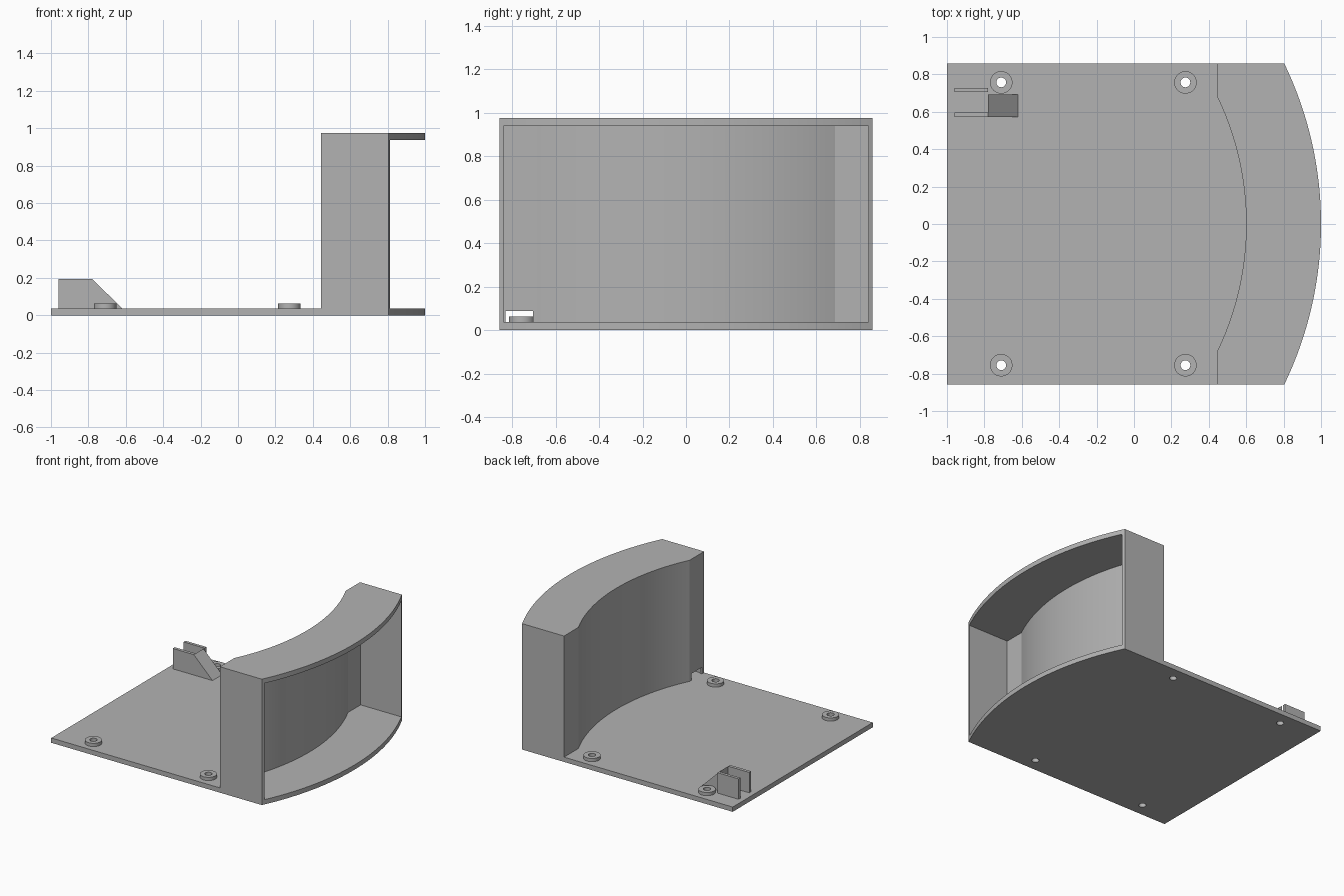
import bpy
import bmesh
from math import asin, cos, sin, pi, sqrt

cube = bpy.data.objects.get("Cube")
if cube:
    bpy.data.objects.remove(cube)

grey = bpy.data.materials.new("plain_grey")
grey.use_nodes = True
colour = (0.45, 0.45, 0.45, 1)
grey.diffuse_color = colour
grey.node_tree.nodes["Principled BSDF"].inputs["Base Color"].default_value = colour

HALF = 0.857      # half width
TOP = 0.975       # full height
PLATE = 0.037     # floor and roof thickness
WALL = 0.018
BACK = 0.445      # x of the flat ends of the rear wall
CENTRE = -0.972   # shared centre of both arcs
OUTER, INNER = 1.972, 1.572


def prism(name, outline, low, high, axis="z"):
    """Extrude a closed outline along z, or an x-z outline along y."""
    bm = bmesh.new()
    place = (lambda a, b: (a, b, low)) if axis == "z" else (lambda a, b: (a, low, b))
    face = bm.faces.new([bm.verts.new(place(a, b)) for a, b in outline])
    moved = bmesh.ops.extrude_face_region(bm, geom=[face])["geom"]
    step = (0, 0, high - low) if axis == "z" else (0, high - low, 0)
    bmesh.ops.translate(bm, verts=[v for v in moved if isinstance(v, bmesh.types.BMVert)], vec=step)
    bmesh.ops.recalc_face_normals(bm, faces=bm.faces)
    mesh = bpy.data.meshes.new(name)
    bm.to_mesh(mesh)
    bm.free()
    mesh.materials.append(grey)
    obj = bpy.data.objects.new(name, mesh)
    bpy.context.collection.objects.link(obj)
    return obj


def arc(radius, half_y, steps=40):
    """Points from -half_y to +half_y on an arc about the shared centre."""
    end = asin(half_y / radius)
    angles = [-end + 2 * end * i / steps for i in range(steps + 1)]
    return [(CENTRE + radius * cos(a), radius * sin(a)) for a in angles]


def circle(x, y, radius, steps=40):
    return [(x + radius * cos(2 * pi * i / steps), y + radius * sin(2 * pi * i / steps))
            for i in range(steps)]


def rect(x0, x1, y0, y1):
    return [(x0, y0), (x1, y0), (x1, y1), (x0, y1)]


def combine(target, tool, operation):
    """Apply a boolean and discard the tool."""
    tool.hide_render = True
    mod = target.modifiers.new("combine", "BOOLEAN")
    mod.operation, mod.object, mod.solver = operation, tool, "EXACT"
    bpy.context.view_layer.objects.active = target
    bpy.ops.object.modifier_apply(modifier=mod.name)
    bpy.data.objects.remove(tool)


def rear_arc(radius, x):
    return arc(radius, sqrt(radius ** 2 - (x - CENTRE) ** 2))[::-1]


# Base plate with a bowed end
front_arc = arc(OUTER, HALF)
body = prism("base_and_housing", front_arc + [(-1, HALF), (-1, -HALF)], 0, PLATE)

# Curved housing, hollowed and open towards the bowed end
housing = prism("housing", front_arc + [(BACK, HALF)] + rear_arc(INNER, BACK) + [(BACK, -HALF)], 0, TOP)
combine(body, housing, "UNION")
side, back = HALF - WALL, BACK + WALL
cavity = prism("cavity", [(1.2, -side), (1.2, side), (back, side)]
               + rear_arc(INNER + WALL, back) + [(back, -side)], PLATE, TOP - PLATE)
combine(body, cavity, "DIFFERENCE")

# Cable opening in the rear wall
notch = prism("cable_opening", rect(BACK - 0.05, back + 0.05, -0.83, -0.705), PLATE, 0.088)
combine(body, notch, "DIFFERENCE")

# Mounting bosses with through holes
for x in (-0.71, 0.275):
    for y in (-0.755, 0.757):
        combine(body, prism("boss", circle(x, y, 0.06), 0.01, 0.062), "UNION")
        combine(body, prism("screw_hole", circle(x, y, 0.026), -0.1, 0.2), "DIFFERENCE")

# Small holder: two prongs and a sloping brace
clip_top = 0.195
prism("holder_prong_inner", rect(-0.96, -0.78, 0.573, 0.597), PLATE, clip_top)
prism("holder_prong_outer", rect(-0.96, -0.78, 0.705, 0.728), PLATE, clip_top)
prism("holder_brace", [(-0.78, PLATE), (-0.62, PLATE), (-0.78, clip_top)], 0.573, 0.692, "y")

# Smooth curves, sharp corners
bpy.ops.object.select_all(action="DESELECT")
body.select_set(True)
bpy.context.view_layer.objects.active = body
bpy.ops.object.shade_smooth_by_angle(angle=0.26)
